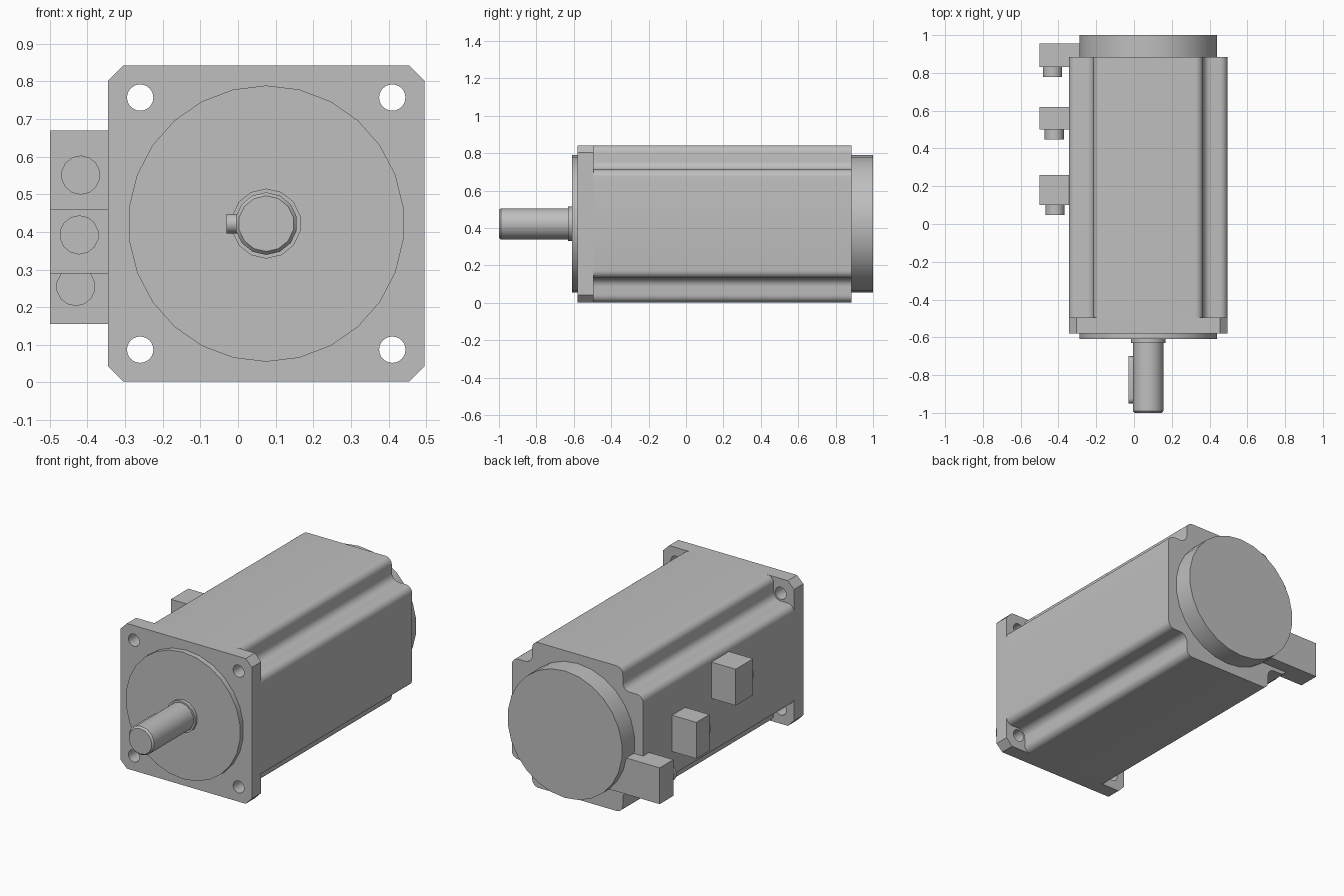
import bpy, bmesh, math
from mathutils import Vector

cube = bpy.data.objects.get("Cube")
if cube:
    bpy.data.objects.remove(cube)

CX, CZ, HALF = 0.075, 0.422, 0.42   # shaft axis and half width of the square housing

grey = bpy.data.materials.new("plain_grey")
grey.use_nodes = True
COLOUR = (0.52, 0.52, 0.52, 1)
grey.diffuse_color = COLOUR
grey.node_tree.nodes["Principled BSDF"].inputs["Base Color"].default_value = COLOUR


def finish(name, bm):
    bmesh.ops.recalc_face_normals(bm, faces=bm.faces)
    mesh = bpy.data.meshes.new(name)
    bm.to_mesh(mesh)
    bm.free()
    mesh.materials.append(grey)
    obj = bpy.data.objects.new(name, mesh)
    bpy.context.collection.objects.link(obj)
    bpy.ops.object.select_all(action='DESELECT')
    obj.select_set(True)
    bpy.context.view_layer.objects.active = obj
    bpy.ops.object.shade_smooth_by_angle(angle=math.radians(35))
    return obj


def prism(name, loops, y0, y1):
    """Extrude XZ outlines along Y; outlines inside the first become holes."""
    bm = bmesh.new()
    for loop in loops:
        vs = [bm.verts.new((x, y0, z)) for x, z in loop]
        for a, b in zip(vs, vs[1:] + vs[:1]):
            bm.edges.new((a, b))
    bmesh.ops.triangle_fill(bm, use_beauty=True, edges=bm.edges[:])
    new = bmesh.ops.extrude_face_region(bm, geom=bm.faces[:])["geom"]
    moved = [v for v in new if isinstance(v, bmesh.types.BMVert)]
    bmesh.ops.translate(bm, verts=moved, vec=(0, y1 - y0, 0))
    return finish(name, bm)


def turned(name, profile, segs, cx=CX, cz=CZ):
    """Capped solid of revolution about a Y axis from (y, radius) pairs."""
    bm = bmesh.new()
    rings = []
    for y, r in profile:
        angles = [2 * math.pi * i / segs for i in range(segs)]
        rings.append([bm.verts.new((cx + r * math.sin(a), y, cz + r * math.cos(a)))
                      for a in angles])
    for lo, hi in zip(rings, rings[1:]):
        for i in range(segs):
            j = (i + 1) % segs
            bm.faces.new((lo[i], lo[j], hi[j], hi[i]))
    bm.faces.new(rings[0])
    bm.faces.new(rings[-1])
    return finish(name, bm)


def box(name, lo, hi):
    bm = bmesh.new()
    bmesh.ops.create_cube(bm, size=1)
    lo, hi = Vector(lo), Vector(hi)
    bmesh.ops.scale(bm, verts=bm.verts, vec=hi - lo)
    bmesh.ops.translate(bm, verts=bm.verts, vec=(lo + hi) / 2)
    return finish(name, bm)


def arc(cx, cz, r, start, end, steps=6):
    return [(cx + r * math.cos(math.radians(start + (end - start) * i / steps)),
             cz + r * math.sin(math.radians(start + (end - start) * i / steps)))
            for i in range(steps + 1)]


def four_corners(corner):
    """Repeat a corner outline around the square by quarter turns."""
    pts = []
    for _ in range(4):
        pts += corner
        corner = [(-z, x) for x, z in corner]
    return [(CX + x, CZ + z) for x, z in pts]


# Mounting flange: chamfered square plate with four through holes
cut = HALF - 0.04
outline = four_corners([(HALF, cut), (cut, HALF)])
hole = HALF - 0.085
holes = [arc(CX + sx * hole, CZ + sz * hole, 0.035, 0, 345, 23)
         for sx in (-1, 1) for sz in (-1, 1)]
prism("mounting_flange", [outline] + holes, -0.58, -0.495)

# Housing: square extrusion with a rounded notch along each corner
wall, r_out, r_in = HALF - 0.13, 0.04, 0.045
notch = (arc(HALF - r_out, wall - r_out, r_out, 0, 90)
         + arc(wall + r_in, wall + r_in, r_in, 270, 180)
         + arc(wall - r_out, HALF - r_out, r_out, 0, 90))
prism("housing", [four_corners(notch)], -0.495, 0.885)

# Round parts along the axis
turned("pilot_disc", [(-0.61, 0.367), (-0.575, 0.367)], 26)
turned("rear_cover", [(0.88, 0.367), (1.0, 0.367)], 26)
turned("shaft_collar", [(-0.63, 0.093), (-0.605, 0.093)], 14)
turned("shaft", [(-1.0, 0.074), (-0.99, 0.083), (-0.62, 0.083)], 14)

# Shaft key: bar with rounded ends, lying on the right side of the shaft
bm = bmesh.new()
KEY_R = 0.026
ends = arc(-0.95 + KEY_R, CZ, KEY_R, 90, 270) + arc(-0.70 - KEY_R, CZ, KEY_R, -90, 90)
key = bm.faces.new([bm.verts.new((-0.03, y, z)) for y, z in ends])
side = bmesh.ops.extrude_face_region(bm, geom=[key])["geom"]
bmesh.ops.translate(bm, vec=(0.05, 0, 0),
                    verts=[v for v in side if isinstance(v, bmesh.types.BMVert)])
finish("shaft_key", bm)

# Connector blocks on the right side, each with a round cable gland facing forward
connectors = [("front", 0.10, 0.26, 0.46, -0.33, -0.418, 0.551),
              ("middle", 0.50, 0.62, 0.29, -0.33, -0.422, 0.392),
              ("rear", 0.83, 0.955, 0.155, -0.15, -0.431, 0.255)]
for label, y0, y1, z0, inner, gx, gz in connectors:
    box(label + "_connector", (-0.5, y0, z0), (inner, y1, z0 + 0.21))
    turned(label + "_cable_gland", [(y0 - 0.053, 0.052), (y0 + 0.005, 0.052)], 14, gx, gz)
